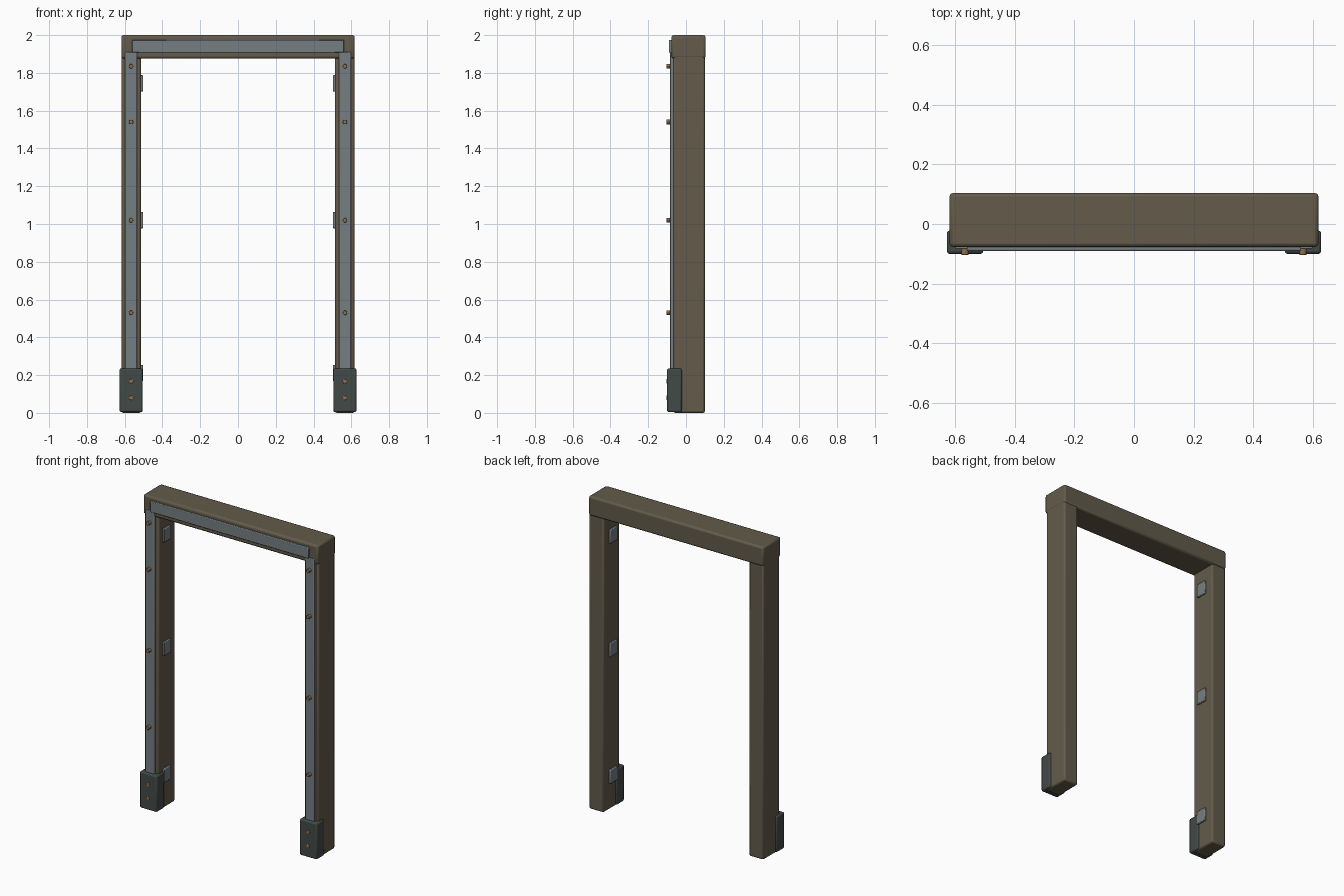
import bpy
from math import radians

cube = bpy.data.objects.get("Cube")
if cube:
    bpy.data.objects.remove(cube, do_unlink=True)


def material(name, rgb):
    mat = bpy.data.materials.new(name)
    mat.use_nodes = True
    mat.diffuse_color = (*rgb, 1)
    mat.node_tree.nodes["Principled BSDF"].inputs["Base Color"].default_value = (*rgb, 1)
    return mat


wood = material("weathered brown", (0.125, 0.105, 0.07))
steel = material("blue grey steel", (0.18, 0.21, 0.225))
iron = material("dark iron", (0.055, 0.067, 0.064))
brass = material("dull bronze", (0.28, 0.16, 0.075))


def finish(obj, name, mat, bevel):
    obj.name = name
    obj.data.materials.append(mat)
    if bevel:
        mod = obj.modifiers.new("Chamfer", 'BEVEL')
        mod.width = bevel
        mod.segments = 2
        mod.limit_method = 'ANGLE'
    bpy.ops.object.shade_smooth_by_angle(angle=radians(30))
    return obj


def box(name, x, y, z, mat, bevel=0.0):
    """Box from (low, high) ranges on each axis."""
    spans = (x, y, z)
    bpy.ops.mesh.primitive_cube_add(size=1, location=[sum(s) / 2 for s in spans])
    obj = bpy.context.object
    obj.scale = [abs(s[1] - s[0]) for s in spans]
    bpy.ops.object.transform_apply(location=False, rotation=False, scale=True)
    return finish(obj, name, mat, bevel)


def bolt(name, x, z, back, front):
    bpy.ops.mesh.primitive_cylinder_add(
        vertices=12, radius=0.012, depth=back - front,
        location=(x, (back + front) / 2, z), rotation=(radians(90), 0, 0))
    return finish(bpy.context.object, name, brass, 0.002)


# Lintel with its face strip
box("lintel", (-0.618, 0.618), (-0.077, 0.104), (1.876, 2.0), wood, 0.012)
box("lintel_strip", (-0.56, 0.56), (-0.09, -0.07), (1.907, 1.975), steel, 0.004)

# Both jambs with their strips, shoes, hinge plates and bolts
for side, s in (("left", 1), ("right", -1)):
    box(f"{side}_post", (s * 0.514, s * 0.616), (-0.067, 0.1), (0.0, 1.9), wood, 0.01)
    box(f"{side}_post_strip", (s * 0.535, s * 0.598), (-0.084, -0.06), (0.2, 1.91), steel, 0.004)
    box(f"{side}_shoe", (s * 0.505, s * 0.627), (-0.1, -0.022), (0.004, 0.236), iron, 0.009)
    for i, z in enumerate((0.21, 1.02, 1.745)):
        box(f"{side}_hinge_plate_{i + 1}", (s * 0.502, s * 0.52), (-0.027, 0.045),
            (z - 0.043, z + 0.043), steel, 0.004)
    for i, z in enumerate((0.53, 1.02, 1.54, 1.835)):
        bolt(f"{side}_strip_bolt_{i + 1}", s * 0.566, z, -0.075, -0.104)
    for i, z in enumerate((0.08, 0.167)):
        bolt(f"{side}_shoe_bolt_{i + 1}", s * 0.566, z, -0.09, -0.103)
